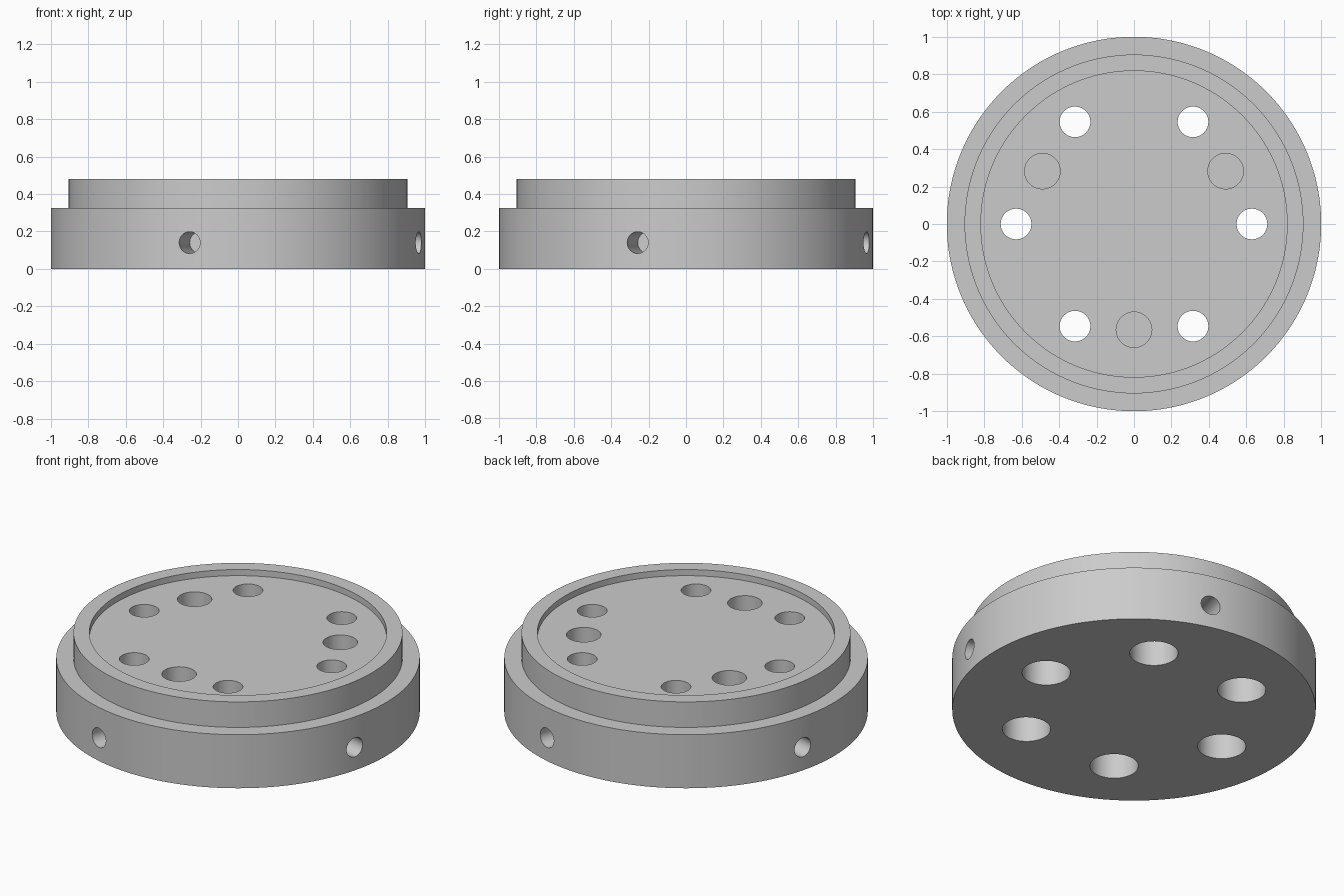
import bpy, bmesh, math
from mathutils import Matrix

cube = bpy.data.objects.get("Cube")
if cube:
    bpy.data.objects.remove(cube, do_unlink=True)


def lathe(bm, profile, sides, matrix=Matrix()):
    """Add a closed turned solid: (radius, height) rings with capped ends."""
    rings = []
    for r, z in profile:
        ring = []
        for i in range(sides):
            a = math.tau * i / sides
            ring.append(bm.verts.new(matrix @ Matrix.Translation(
                (r * math.cos(a), r * math.sin(a), z)).translation))
        rings.append(ring)
    for low, high in zip(rings, rings[1:]):
        for i in range(sides):
            j = (i + 1) % sides
            bm.faces.new((low[i], low[j], high[j], high[i]))
    bm.faces.new(rings[0][::-1])
    bm.faces.new(rings[-1])


def make_object(name, bm):
    bmesh.ops.recalc_face_normals(bm, faces=bm.faces)
    mesh = bpy.data.meshes.new(name)
    bm.to_mesh(mesh)
    bm.free()
    obj = bpy.data.objects.new(name, mesh)
    bpy.context.collection.objects.link(obj)
    return obj


def spin(degrees):
    return Matrix.Rotation(math.radians(degrees), 4, 'Z')


# Stepped disc with a shallow recess inside the raised rim
FLOOR = 0.443
bm = bmesh.new()
lathe(bm, [(1, 0), (1, 0.325), (0.905, 0.325), (0.905, 0.48),
           (0.818, 0.48), (0.818, FLOOR)], 144)
body = make_object("flange_body", bm)

bm = bmesh.new()
# Six through holes, counterbored from below
for k in range(6):
    lathe(bm, [(0.133, -0.1), (0.133, 0.2), (0.082, 0.2), (0.082, 0.6)], 48,
          spin(60 * k) @ Matrix.Translation((0.63, 0, 0)))
# Three blind pockets in the recessed floor
for k in range(3):
    lathe(bm, [(0.095, FLOOR - 0.2), (0.095, 0.6)], 48,
          spin(30 + 120 * k) @ Matrix.Translation((0.565, 0, 0)))
# Four blind radial holes in the outer wall
for k in range(4):
    lathe(bm, [(0.058, 0.78), (0.058, 1.1)], 40,
          spin(90 * k - 15) @ Matrix.Translation((0, 0, 0.14))
          @ Matrix.Rotation(math.pi / 2, 4, 'Y'))
cutter = make_object("hole_cutter", bm)
cutter.hide_render = True

# Cut the holes and drop the cutter
cut = body.modifiers.new("holes", 'BOOLEAN')
cut.operation = 'DIFFERENCE'
cut.solver = 'EXACT'
cut.object = cutter
bpy.ops.object.select_all(action='DESELECT')
body.select_set(True)
bpy.context.view_layer.objects.active = body
bpy.ops.object.modifier_apply(modifier=cut.name)
bpy.data.objects.remove(cutter, do_unlink=True)
bpy.ops.object.shade_smooth_by_angle(angle=math.radians(30))

# Plain grey metal
grey = bpy.data.materials.new("light grey")
grey.use_nodes = True
colour = (0.6, 0.6, 0.6, 1)
grey.diffuse_color = colour
grey.node_tree.nodes["Principled BSDF"].inputs["Base Color"].default_value = colour
body.data.materials.clear()
body.data.materials.append(grey)
